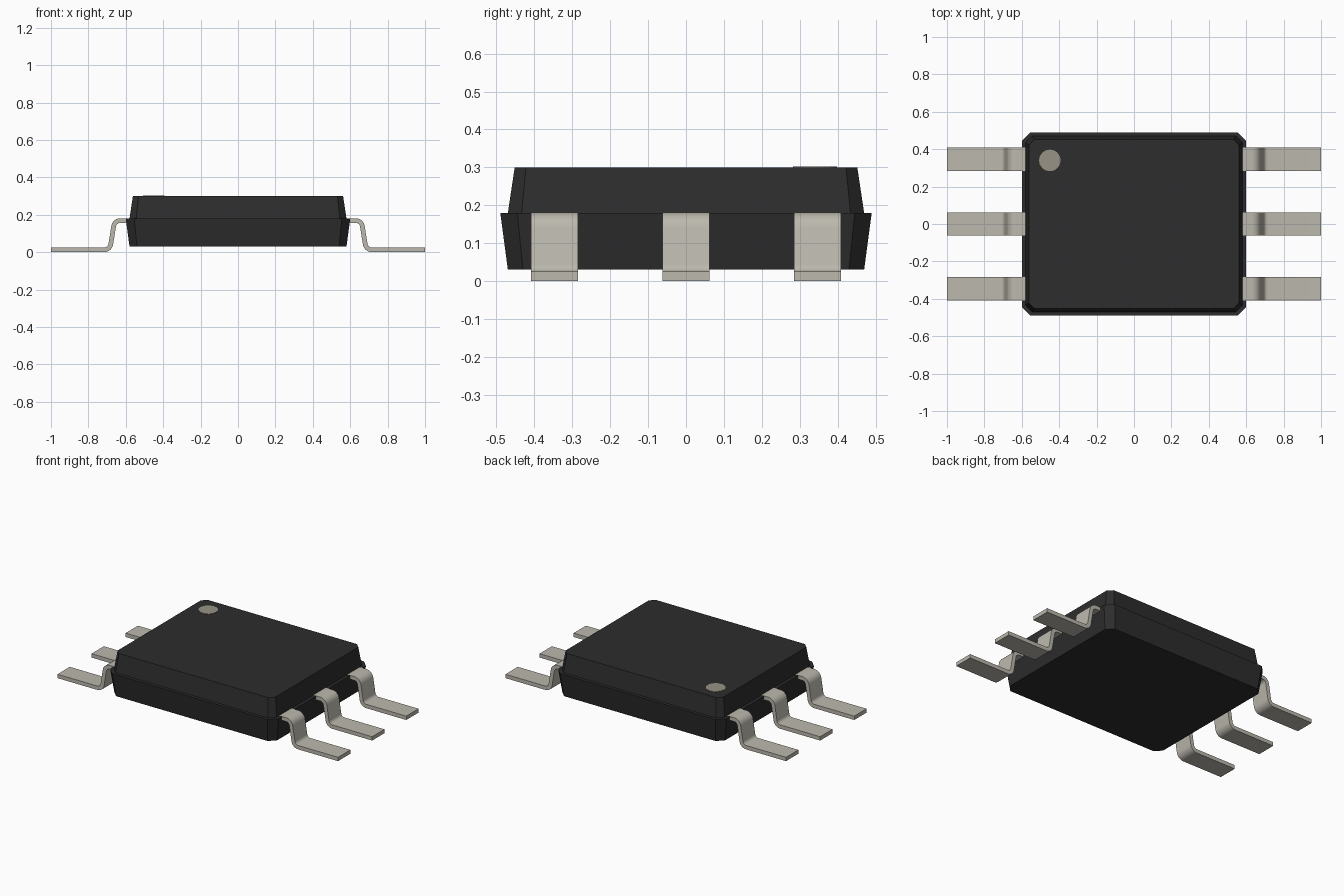
import bpy, bmesh, math

cube = bpy.data.objects.get("Cube")
if cube:
    bpy.data.objects.remove(cube, do_unlink=True)


def material(name, rgb):
    m = bpy.data.materials.new(name)
    m.use_nodes = True
    m.diffuse_color = (*rgb, 1)
    m.node_tree.nodes["Principled BSDF"].inputs["Base Color"].default_value = (*rgb, 1)
    return m


black = material("black plastic", (0.026, 0.026, 0.026))
metal = material("tinned metal", (0.50, 0.48, 0.42))
ink = material("marker ink", (0.31, 0.29, 0.235))


def loft(name, rings, mat):
    """Skin matching rings of points and cap both ends."""
    bm = bmesh.new()
    loops = [[bm.verts.new(p) for p in ring] for ring in rings]
    n = len(loops[0])
    for a, b in zip(loops, loops[1:]):
        for i in range(n):
            j = (i + 1) % n
            bm.faces.new((a[i], a[j], b[j], b[i]))
    bm.faces.new(loops[0][::-1])
    bm.faces.new(loops[-1])
    bmesh.ops.recalc_face_normals(bm, faces=bm.faces)
    mesh = bpy.data.meshes.new(name)
    bm.to_mesh(mesh)
    bm.free()
    mesh.materials.append(mat)
    obj = bpy.data.objects.new(name, mesh)
    bpy.context.collection.objects.link(obj)
    return obj


def chamfered(x, y, c, z):
    """Rectangle of half sizes x, y with cut corners."""
    return [(x, -y + c, z), (x, y - c, z), (x - c, y, z), (-x + c, y, z),
            (-x, y - c, z), (-x, -y + c, z), (-x + c, -y, z), (x - c, -y, z)]


# Body: lower half, narrow ledge at the parting line, tapered upper half
loft("body", [chamfered(0.58, 0.47, 0.04, 0.03),
              chamfered(0.60, 0.49, 0.045, 0.18),
              chamfered(0.58, 0.47, 0.036, 0.18),
              chamfered(0.562, 0.452, 0.03, 0.30)], black)

# Pin one marker
loft("pin_marker", [[(-0.45 + 0.058 * math.cos(i * math.tau / 16),
                      0.34 + 0.058 * math.sin(i * math.tau / 16), z)
                     for i in range(16)] for z in (0.297, 0.302)], ink)


# Gull-wing leads: side profile from two concentric bends
def lead_edge(offset):
    pts = [(0.57, 0.1685 + offset)]
    steps = 8
    for i in range(steps + 1):
        a = math.radians(90 - 81 * i / steps)
        r = 0.035 + offset
        pts.append((0.63 + r * math.cos(a), 0.1335 + r * math.sin(a)))
    for i in range(steps + 1):
        a = math.radians(189 + 81 * i / steps)
        r = 0.035 - offset
        pts.append((0.715 + r * math.cos(a), 0.0475 + r * math.sin(a)))
    pts.append((1.0, 0.0125 + offset))
    return pts


profile = lead_edge(0.0125) + lead_edge(-0.0125)[::-1]
for side, sx in (("left", 1), ("right", -1)):
    for place, yc in (("front", -0.347), ("middle", 0), ("back", 0.347)):
        lead = loft(f"{side}_{place}_lead",
                    [[(sx * x, yc + dy, z) for x, z in profile]
                     for dy in (-0.0625, 0.0625)], metal)
        bpy.ops.object.select_all(action='DESELECT')
        lead.select_set(True)
        bpy.context.view_layer.objects.active = lead
        bpy.ops.object.shade_smooth_by_angle(angle=math.radians(30))
